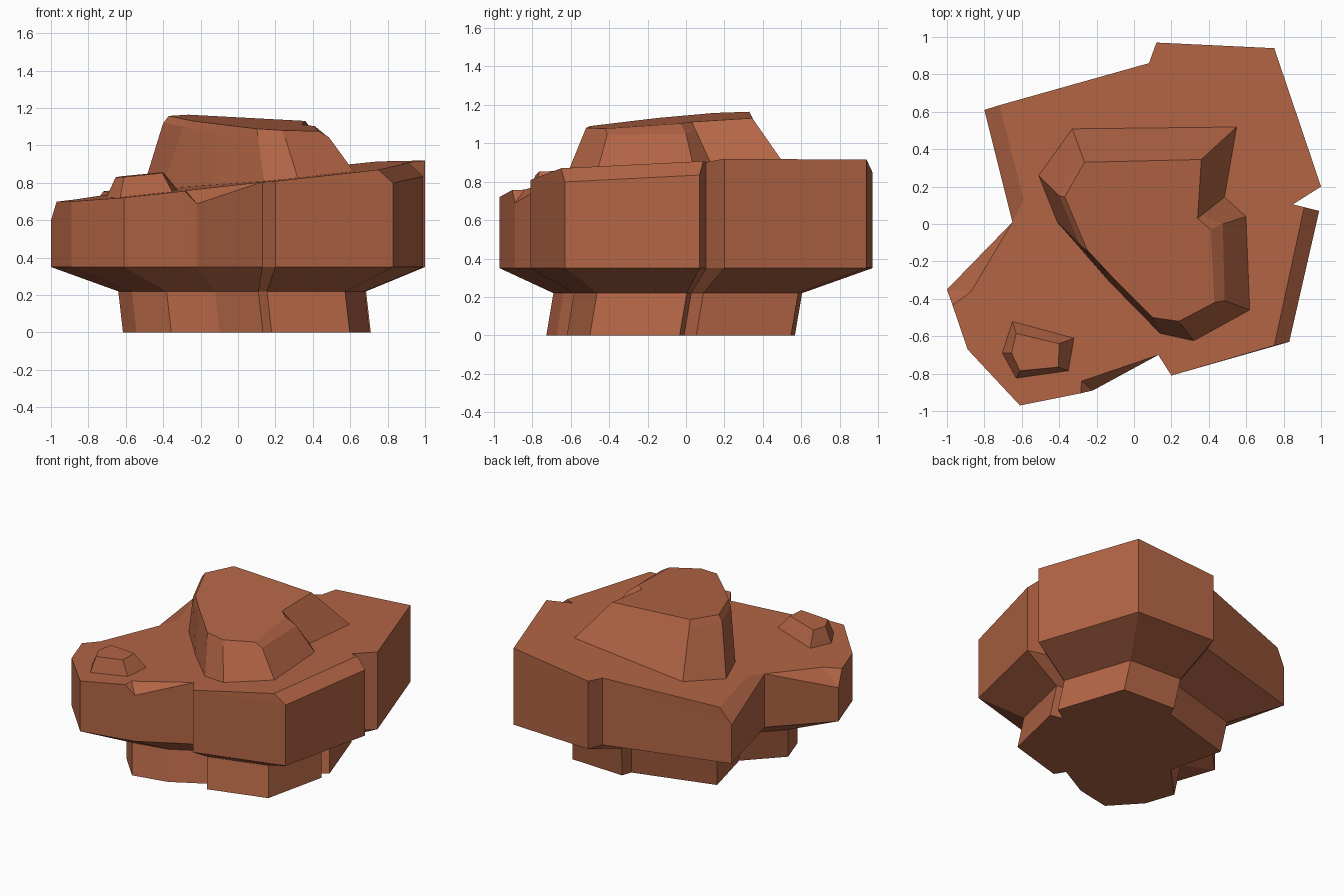
import bpy, bmesh

if "Cube" in bpy.data.objects:
    bpy.data.objects.remove(bpy.data.objects["Cube"])

mat = bpy.data.materials.new("red_sandstone")
mat.diffuse_color = (0.45, 0.13, 0.06, 1)
mat.use_nodes = True
mat.node_tree.nodes["Principled BSDF"].inputs["Base Color"].default_value = mat.diffuse_color


def deck(x, y):
    """Sloping top of the main slab."""
    return 0.811 + 0.103 * x + 0.028 * y


def summit(x, y):
    """Sloping top of the upper rock."""
    return 1.128 - 0.055 * x + 0.066 * y


def loft(name, rings, cap_bottom=False):
    """Join matching rings of points, bottom to top, into a flat-faced rock."""
    bm = bmesh.new()
    rows = [[bm.verts.new(p) for p in ring] for ring in rings]
    n = len(rows[0])
    for lo, hi in zip(rows, rows[1:]):
        for i in range(n):
            j = (i + 1) % n
            bm.faces.new((lo[i], lo[j], hi[j], hi[i]))
    bm.faces.new(rows[-1])
    if cap_bottom:
        bm.faces.new(rows[0])
    bmesh.ops.remove_doubles(bm, verts=bm.verts[:], dist=0.0005)
    bmesh.ops.recalc_face_normals(bm, faces=bm.faces[:])
    if max(bm.faces, key=lambda f: f.calc_center_median().z).normal.z < 0:
        bmesh.ops.reverse_faces(bm, faces=bm.faces[:])
    me = bpy.data.meshes.new(name)
    bm.to_mesh(me)
    bm.free()
    ob = bpy.data.objects.new(name, me)
    bpy.context.collection.objects.link(ob)
    me.materials.append(mat)
    return ob


# Main slab outline: corner, optionally with edge drop and inset top corner
slab = [
    (-0.80, 0.61, 0.11, -0.72, 0.635), (0.08, 0.86), (0.12, 0.97),
    (0.75, 0.94), (1.0, 0.20), (0.85, 0.105),
    (0.99, 0.07, 0.08, 0.91, 0.09), (0.83, -0.63, 0.08, 0.75, -0.65),
    (0.20, -0.81), (0.13, -0.70), (-0.22, -0.89, 0.075, -0.28, -0.84),
    (-0.285, -0.905), (-0.61, -0.97), (-0.89, -0.67), (-0.97, -0.435),
    (-1.0, -0.35, 0.10, -0.87, -0.36), (-0.65, 0.01),
    (-0.65, 0.01, 0, -0.59, 0.13),
]
wall = [(c[0], c[1], deck(c[0], c[1]) - (c[2] if len(c) > 2 else 0)) for c in slab]
top = [(c[-2], c[-1], deck(c[-2], c[-1])) for c in slab]
rim = [(c[0], c[1], 0.35) for c in slab]
neck = [(0.6625 * c[0] + 0.0225, 0.667 * c[1] - 0.043, 0.22) for c in slab]
foot = [(x + 0.025, y - 0.037, 0) for x, y, z in neck]
loft("slab_and_pedestal", [foot, neck, rim, wall, top], True)

# Upper rock
base = [(-0.33, 0.51), (0.55, 0.52), (0.485, 0.145), (0.60, 0.04), (0.62, -0.46),
        (0.32, -0.625), (0.14, -0.585), (-0.13, -0.31), (-0.41, 0.01), (-0.51, 0.26)]
crown = [(-0.265, 0.33), (0.36, 0.345), (0.34, 0.03), (0.41, -0.03), (0.43, -0.42),
         (0.24, -0.52), (0.10, -0.50), (-0.11, -0.29), (-0.25, -0.14), (-0.37, 0.145)]
lo = [(x, y, deck(x, y) - 0.002) for x, y in base]
hi = [(x, y, summit(x, y)) for x, y in crown]
mid = [tuple(a + 0.85 * (b - a) for a, b in zip(p, q)) for p, q in zip(lo, hi)]
mid[3], mid[4] = (0.475, 0.0, 1.05), (0.485, -0.41, 1.045)   # worn right shoulder
mid[8], mid[9] = (-0.29, -0.11, 1.10), (-0.40, 0.15, 1.12)   # worn left shoulder
loft("upper_rock", [lo, mid, hi])

# Small boulder
base = [(-0.65, -0.52), (-0.32, -0.61), (-0.35, -0.785), (-0.63, -0.825), (-0.705, -0.69)]
crown = [(-0.63, -0.585), (-0.40, -0.64), (-0.405, -0.765), (-0.61, -0.785), (-0.655, -0.69)]
loft("small_boulder", [[(x, y, deck(x, y) - 0.002) for x, y in base],
                       [(x, y, deck(x, y) + 0.105) for x, y in crown]])
